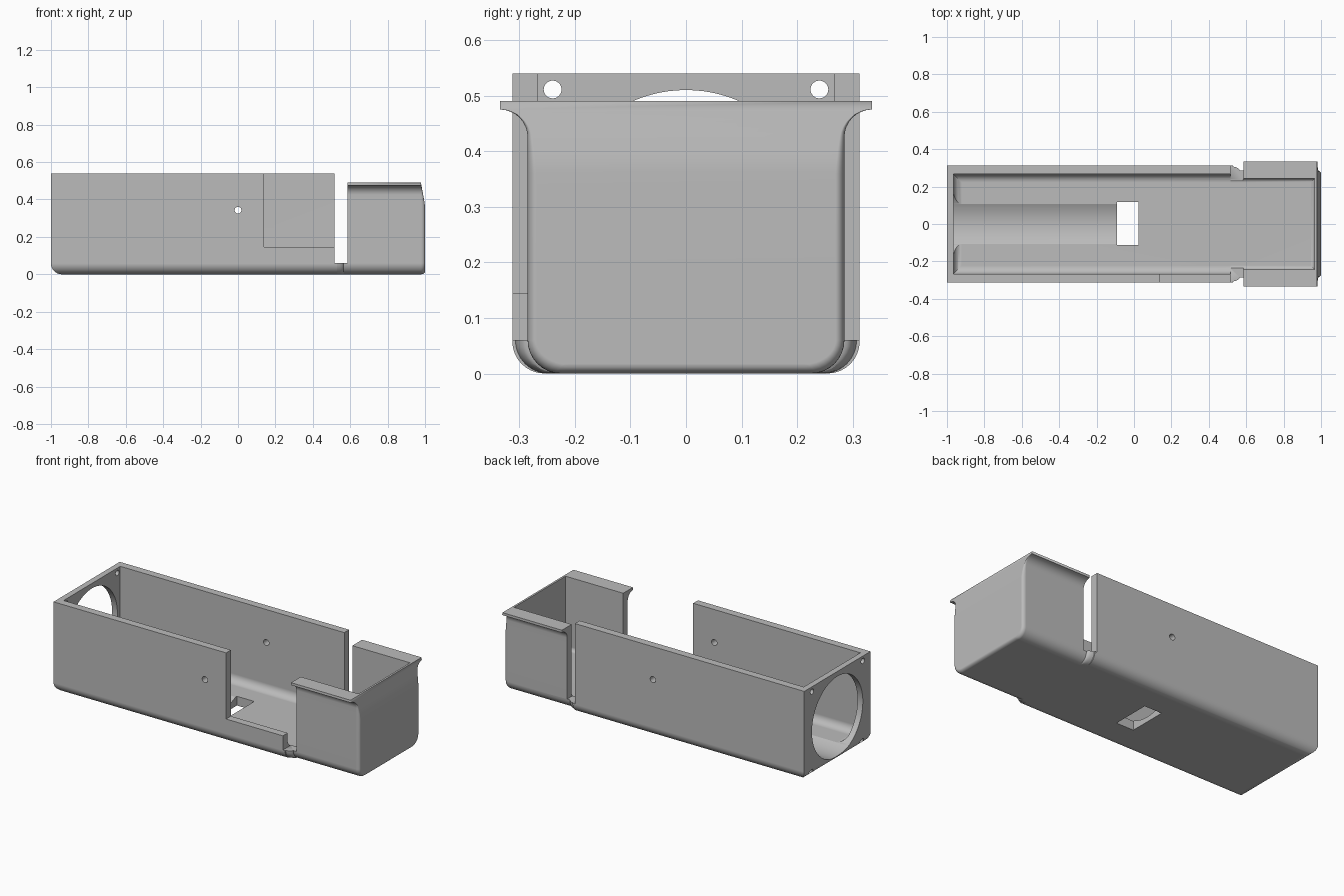
import bpy, bmesh, math
from mathutils import Vector

old = bpy.data.objects.get("Cube")
if old:
    bpy.data.objects.remove(old, do_unlink=True)

grey = bpy.data.materials.new("plain grey")
grey.use_nodes = True
grey.diffuse_color = (0.5, 0.5, 0.5, 1)
grey.node_tree.nodes["Principled BSDF"].inputs["Base Color"].default_value = (0.5, 0.5, 0.5, 1)


def finish(bm, name):
    bmesh.ops.recalc_face_normals(bm, faces=bm.faces[:])
    mesh = bpy.data.meshes.new(name)
    bm.to_mesh(mesh)
    bm.free()
    mesh.materials.append(grey)
    ob = bpy.data.objects.new(name, mesh)
    bpy.context.collection.objects.link(ob)
    return ob


def box(name, lo, hi, radius=0, open_end=False):
    """Box whose lower edges are rounded, optionally leaving the +x end square."""
    bm = bmesh.new()
    bmesh.ops.create_cube(bm, size=1)
    lo, hi = Vector(lo), Vector(hi)
    for v in bm.verts:
        v.co = Vector(lo[i] + (v.co[i] + 0.5) * (hi[i] - lo[i]) for i in range(3))
    if radius:
        def low(e):
            return all(v.co.z < lo.z + 1e-4 for v in e.verts)

        def at_end(e):
            return all(v.co.x > hi.x - 1e-4 for v in e.verts)
        edges = [e for e in bm.edges if low(e) and not (open_end and at_end(e))]
        bmesh.ops.bevel(bm, geom=edges, offset=radius, segments=8, profile=0.5,
                        affect='EDGES', clamp_overlap=True)
    return finish(bm, name)


def cylinder(name, centre, radius, length, axis, sides=32):
    bm = bmesh.new()
    bmesh.ops.create_cone(bm, cap_ends=True, segments=sides, radius1=radius,
                          radius2=radius, depth=length)
    ob = finish(bm, name)
    turn = Vector((0, 0, 1)).rotation_difference(Vector(axis)).to_matrix().to_4x4()
    ob.data.transform(turn)
    ob.data.transform(turn.Translation(Vector(centre)))
    return ob


def combine(target, tool, operation):
    mod = target.modifiers.new(operation.lower(), 'BOOLEAN')
    mod.operation = operation
    mod.solver = 'EXACT'
    mod.object = tool
    bpy.context.view_layer.objects.active = target
    bpy.ops.object.modifier_apply(modifier=mod.name)
    bpy.data.objects.remove(tool, do_unlink=True)


def arc(cy, cz, r, a0, a1, steps=8):
    return [(cy + r * math.cos(math.radians(a0 + (a1 - a0) * i / steps)),
             cz + r * math.sin(math.radians(a0 + (a1 - a0) * i / steps)))
            for i in range(steps + 1)]


def make_nose():
    """Loft of the flared cross-section, flaring at the neck and rounded at the tip."""
    half = [(0.335, 0.49)] + arc(0.335, 0.425, 0.05, 90, 180)
    half += [(0.285, 0.39), (0.285, 0.36), (0.285, 0.2)] + arc(0.225, 0.06, 0.06, 0, -90)
    rings = []
    # neck
    for i in range(7):
        a = math.pi / 2 * i / 6
        rings.append([(0.517 + 0.048 * math.sin(a), y + 0.023 * math.cos(a), z)
                      for y, z in half])
    # rounded tip, fading out toward the flared rim
    for i in range(7):
        a = math.pi / 2 * i / 6
        ring = []
        for y, z in half:
            w = min(1, (0.49 - z) / 0.12)
            inset = 0.016 * w * (1 - math.cos(a))
            lift = inset * max(0, 1 - z / 0.06)
            ring.append((0.978 + 0.022 * w * math.sin(a), y - inset, z + lift))
        rings.append(ring)
    bm = bmesh.new()
    left = [[bm.verts.new(p) for p in ring] for ring in rings]
    right = [[bm.verts.new((x, -y, z)) for x, y, z in ring] for ring in rings]
    n = len(half)
    for k in range(len(rings) - 1):
        for side in (left, right):
            for j in range(n - 1):
                bm.faces.new((side[k][j], side[k][j + 1], side[k + 1][j + 1], side[k + 1][j]))
        for j in (0, n - 1):
            bm.faces.new((left[k][j], left[k + 1][j], right[k + 1][j], right[k][j]))
    for k in (0, len(rings) - 1):
        for j in range(n - 1):
            bm.faces.new((left[k][j], left[k][j + 1], right[k][j + 1], right[k][j]))
    return finish(bm, "nose")


# Long body and narrower nose
housing = box("housing", (-1, -0.3125, 0), (0.53, 0.3125, 0.54), 0.058, True)
combine(housing, make_nose(), 'UNION')

# Interior cavities, side slots and the low front opening
cutters = [
    box("body_cavity", (-0.965, -0.267, 0.055), (0.516, 0.267, 0.8), 0.045, True),
    box("nose_cavity", (0.45, -0.243, 0.055), (0.966, 0.243, 0.8), 0.022),
    box("side_slots", (0.515, -0.5, 0.06), (0.585, 0.5, 0.8)),
    box("front_opening", (0.14, -0.5, 0.145), (0.55, -0.2, 0.8)),
    box("floor_window", (-0.09, -0.113, -0.1), (0.025, 0.118, 0.2)),
    # Round end opening that continues as a shallow trough in the floor
    cylinder("end_opening", (-0.6, 0, 0.27), 0.24, 1.1, (1, 0, 0), 96),
    cylinder("side_holes", (0, 0, 0.343), 0.018, 1, (0, 1, 0)),
]
# Corner screw holes in the end wall
for y in (-0.24, 0.24):
    for z in (0.03, 0.511):
        cutters.append(cylinder("screw_hole", (-1, y, z), 0.016, 0.1, (1, 0, 0)))
for cutter in cutters:
    combine(housing, cutter, 'DIFFERENCE')

# Smooth rounded edges, crisp corners
bpy.ops.object.select_all(action='DESELECT')
housing.select_set(True)
bpy.context.view_layer.objects.active = housing
bpy.ops.object.shade_smooth_by_angle(angle=math.radians(30))
weighted = housing.modifiers.new("even_shading", 'WEIGHTED_NORMAL')
weighted.keep_sharp = True
